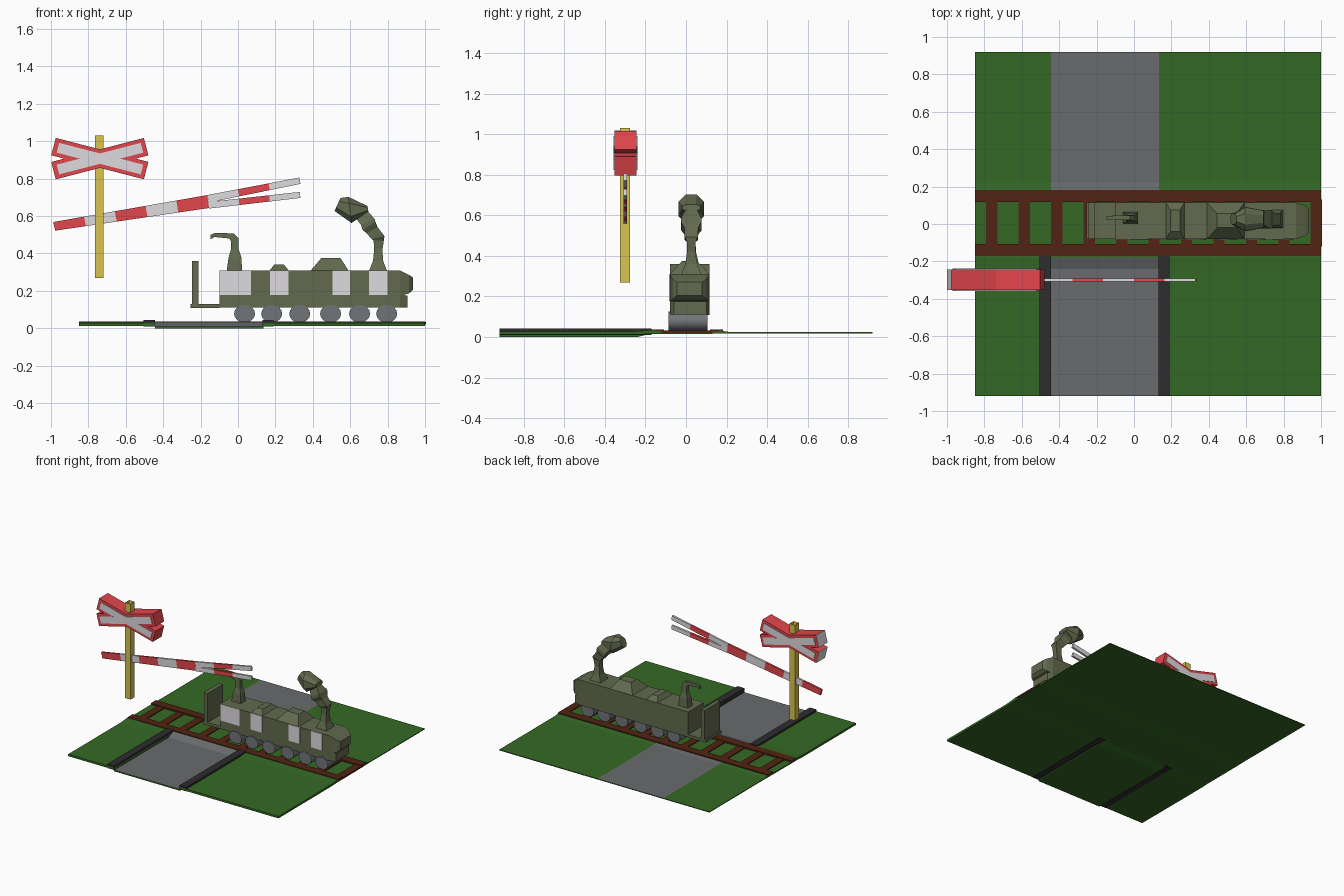
import bpy, bmesh, math

if "Cube" in bpy.data.objects:
    bpy.data.objects.remove(bpy.data.objects["Cube"])


def material(name, r, g, b):
    m = bpy.data.materials.new(name)
    lin = [(c / 255 / 12.92 if c < 10 else ((c / 255 + 0.055) / 1.055) ** 2.4) for c in (r, g, b)]
    m.diffuse_color = (*lin, 1)
    m.use_nodes = True
    m.node_tree.nodes["Principled BSDF"].inputs["Base Color"].default_value = m.diffuse_color
    return m


GRASS = material("grass_green", 52, 105, 37)
ROAD = material("road_grey", 105, 107, 109)
KERB = material("kerb_black", 45, 45, 47)
BROWN = material("track_brown", 82, 36, 18)
OLIVE = material("olive_green", 98, 106, 78)
WHITE = material("white", 222, 219, 222)
RED = material("red", 226, 70, 76)
YELLOW = material("post_yellow", 218, 197, 80)
WHEEL = material("wheel_grey", 113, 117, 121)


def loft(name, rings, mats, rule=None, caps=True):
    """Join rings of points; rule(i, j) picks the material of side j in span i."""
    bm = bmesh.new()
    vs = [[bm.verts.new(p) for p in r] for r in rings]
    n = len(rings[0])
    for i in range(len(vs) - 1):
        for j in range(n):
            k = (j + 1) % n
            f = bm.faces.new((vs[i][j], vs[i][k], vs[i + 1][k], vs[i + 1][j]))
            f.material_index = rule(i, j) if rule else 0
    if caps:
        for span, ring in ((0, vs[0]), (len(vs) - 2, vs[-1])):
            bm.faces.new(ring).material_index = rule(span, -1) if rule else 0
    bmesh.ops.recalc_face_normals(bm, faces=bm.faces)
    me = bpy.data.meshes.new(name)
    bm.to_mesh(me)
    bm.free()
    for m in mats:
        me.materials.append(m)
    ob = bpy.data.objects.new(name, me)
    bpy.context.collection.objects.link(ob)
    return ob


def rect_z(x0, x1, y0, y1, z):
    return [(x0, y0, z), (x1, y0, z), (x1, y1, z), (x0, y1, z)]


def rect_x(x, y0, y1, z0, z1):
    return [(x, y0, z0), (x, y1, z0), (x, y1, z1), (x, y0, z1)]


def box(name, x0, x1, y0, y1, z0, z1, mat, caps=True):
    return loft(name, [rect_z(x0, x1, y0, y1, z0), rect_z(x0, x1, y0, y1, z1)], [mat], caps=caps)


def side_loft(name, yc, sections, mats, rule=None):
    """Sections cross the xz plane from (x0,z0) to (x1,z1) with half width w in y."""
    return loft(name, [[(a, yc - w, b), (c, yc - w, d), (c, yc + w, d), (a, yc + w, b)]
                       for a, b, c, d, w in sections], mats, rule)


# Ground strips, running along y with a slight rise below each rail
def strip(name, x0, x1, profile, rule=None):
    loft(name, [[(x0, y, b), (x1, y, b), (x1, y, t), (x0, y, t)] for y, t, b in profile],
         [GRASS, ROAD], rule)


bed = [(-.18, .034, .015), (-.11, .026, .015), (.12, .026, .016), (.18, .03, .017), (.22, .024, .018),
       (.92, .024, .018)]
verge = [(-.92, .028, .012), (-.25, .028, .012)] + bed
strip("grass_left", -.85, -.445, verge)
strip("grass_right", .135, 1, verge)
strip("road_strip", -.445, .135, [(-.92, .01, 0), (-.24, .01, 0)] + bed,
      lambda i, j: 1 if j == 2 and i not in (2, 3, 4) else 0)
for name, x in (("kerb_left", -.475), ("kerb_right", .16)):
    box(name, x - .03, x + .03, -.92, -.17, .01, .043, KERB)

# Track
for name, y in (("rail_front", -.14), ("rail_back", .15)):
    box(name, -.85, 1, y - .032, y + .032, .024, .037, BROWN)
for i in range(11):
    x = -.76 + i * .1735
    box("sleeper", x - .03, x + .03, -.12, .13, .02, .033, BROWN)

# Locomotive body, nose, rear platform and rear panel
Y0, Y1 = -.08, .115
box("body", -.1, .865, Y0, Y1, .11, .31, OLIVE)
loft("nose_upper", [rect_x(.865, Y0, Y1, .172, .31), rect_x(.915, -.065, .1, .187, .285),
                    rect_x(.935, -.045, .08, .205, .272)], [OLIVE])
loft("nose_lower", [rect_x(.865, Y0, Y1, .11, .18), rect_x(.905, -.06, .1, .112, .175)], [OLIVE])
box("rear_platform", -.255, -.1, Y0, Y1, .108, .13, OLIVE)
box("rear_panel", -.245, -.212, Y0, Y1, .13, .36, OLIVE)

# Windows on the front side only
for a, b in ((-.1, .07), (.17, .27), (.505, .6), (.7, .8)):
    box("window", a, b, Y0 - .004, Y0, .178, .309, WHITE)

# Roof humps
for a, b, c, d, z, inset in ((.17, .27, .195, .245, .342, .04), (.39, .59, .445, .548, .375, .06)):
    loft("roof_hump", [rect_z(a, b, Y0, Y1, .31), rect_z(c, d, Y0 + inset, Y1 - inset, z)], [OLIVE])

# Wheels
for i, x in enumerate((.035, .18, .33, .495, .65, .795)):
    ring = [(.056 * math.cos(t * math.pi / 8), .078 + .048 * math.sin(t * math.pi / 8)) for t in range(16)]
    w = loft("wheel", [[(x + u, y, v) for u, v in ring] for y in (-.086, .105)], [WHEEL])
    bpy.context.view_layer.objects.active = w
    w.select_set(True)
    bpy.ops.object.shade_smooth_by_angle(angle=math.radians(35))
    w.select_set(False)

# Chimney with a pipe bent to the rear
side_loft("chimney", .033, [(-.06, .31, .022, .31, .03), (-.05, .38, .018, .38, .026),
                            (-.038, .42, .004, .42, .016), (-.038, .465, .004, .48, .014),
                            (-.045, .48, -.022, .507, .012), (-.125, .488, -.12, .51, .011),
                            (-.147, .476, -.147, .5, .01)], [OLIVE])

# Mast and lamp head
side_loft("mast", .026, [(.7, .306, .797, .306, .05), (.722, .36, .776, .36, .03),
                         (.728, .42, .772, .42, .02), (.725, .47, .78, .47, .022),
                         (.714, .477, .783, .493, .032), (.687, .509, .746, .541, .035),
                         (.666, .525, .735, .568, .05), (.658, .552, .73, .585, .05),
                         (.634, .584, .693, .627, .03)], [OLIVE])
HEAD = [(.516, .627, .548, .697, .03), (.607, .563, .591, .702, .064), (.698, .622, .692, .654, .045)]
rings = []
for a, b, c, d, w in HEAD:
    ring = []
    for s, t in ((-1, -.45), (-.5, -1), (.5, -1), (1, -.45), (1, .45), (.5, 1), (-.5, 1), (-1, .45)):
        u = (s + 1) / 2
        ring.append((a + (c - a) * u, .026 + t * w, b + (d - b) * u))
    rings.append(ring)
loft("lamp_head", rings, [OLIVE])

# Crossing post (open tube)
box("post", -.765, -.718, -.325, -.275, .27, 1.03, YELLOW, caps=False)


# Crossed sign boards: red with white panels front and back and white left ends
def tilted(name, half_l, half_h, y0, y1, ang, mats, rule=None):
    c, s = math.cos(ang), math.sin(ang)
    loft(name, [[(-.738 + u * c - v * s, y, .907 + u * s + v * c)
                 for y, v in ((y0, -half_h), (y1, -half_h), (y1, half_h), (y0, half_h))]
                for u in (-half_l, half_l)], mats, rule)


for ang in (math.radians(14.5), math.radians(-14.5)):
    tilted("sign_board", .255, .048, -.353, -.243, ang, [RED])
    for y in (-.353, -.243):
        tilted("sign_panel", .232, .027, y - .004, y + .004, ang, [WHITE])
    c, s = math.cos(ang), math.sin(ang)
    end = [(-.738 - .257 * c - v * s, y, .907 - .257 * s + v * c)
           for y, v in ((-.353, -.048), (-.243, -.048), (-.243, .048), (-.353, .048))]
    loft("sign_end", [end, [(x + .003 * c, y, z + .003 * s) for x, y, z in end]], [WHITE])


# Striped barrier arm that forks in two
def arm(name, start, stop, n, first):
    secs = [tuple(p + (q - p) * i / n for p, q in zip(start, stop)) + (.008,) for i in range(n + 1)]
    side_loft(name, -.3, secs, [RED, WHITE], lambda i, j: (i + first) % 2)


arm("barrier_arm", (-.977, .522, -.988, .568), (-.155, .643, -.165, .712), 5, 0)
arm("barrier_upper_fork", (-.158, .672, -.165, .712), (.334, .772, .328, .806), 3, 1)
arm("barrier_lower_fork", (-.155, .64, -.16, .675), (.334, .697, .33, .729), 3, 1)
